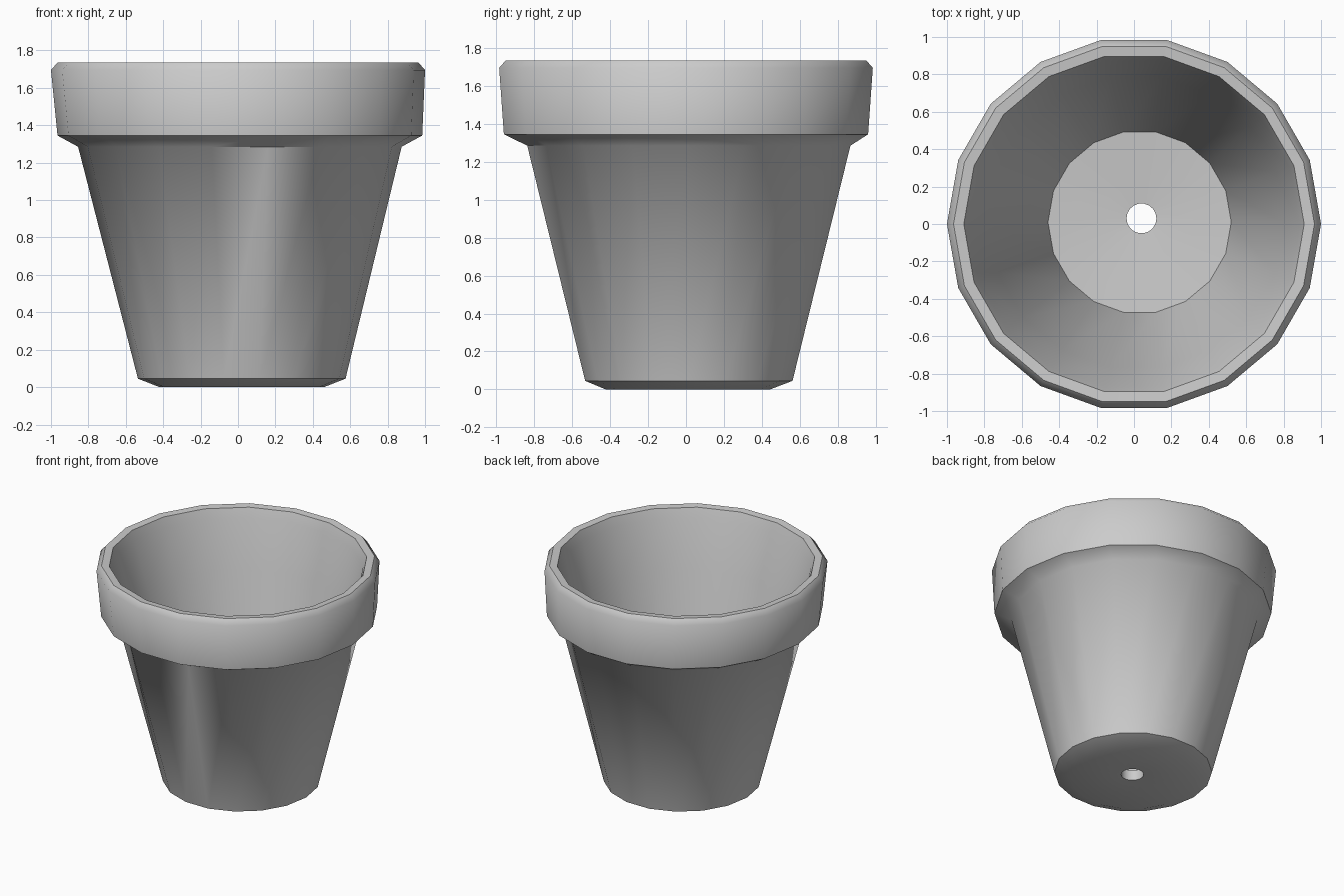
import bpy, bmesh, math

if "Cube" in bpy.data.objects:
    bpy.data.objects.remove(bpy.data.objects["Cube"])

clay = bpy.data.materials.new("grey_clay")
clay.diffuse_color = (0.6, 0.6, 0.6, 1)
clay.use_nodes = True
clay.node_tree.nodes["Principled BSDF"].inputs["Base Color"].default_value = clay.diffuse_color


def lathe(name, profile, sides, angle):
    """Revolve a closed profile of (radius, z, x shift, y shift)."""
    bm = bmesh.new()
    rings = []
    for r, z, dx, dy in profile:
        ring = []
        for i in range(sides):
            a = 2 * math.pi * i / sides
            ring.append(bm.verts.new((r * math.cos(a) + dx, r * math.sin(a) + dy, z)))
        rings.append(ring)
    for k, lower in enumerate(rings):
        upper = rings[(k + 1) % len(rings)]
        for i in range(sides):
            j = (i + 1) % sides
            bm.faces.new((lower[i], lower[j], upper[j], upper[i]))
    bmesh.ops.recalc_face_normals(bm, faces=bm.faces)
    mesh = bpy.data.meshes.new(name)
    bm.to_mesh(mesh)
    bm.free()
    mesh.materials.append(clay)
    obj = bpy.data.objects.new(name, mesh)
    bpy.context.collection.objects.link(obj)
    bpy.ops.object.select_all(action='DESELECT')
    obj.select_set(True)
    bpy.context.view_layer.objects.active = obj
    bpy.ops.object.shade_smooth_by_angle(angle=math.radians(angle))
    return obj


# Hollow pot: drain hole, tapered wall, collar rim, inner wall and floor
profile = [
    (0.08, 0.01, 0.04, 0.03),
    (0.44, 0.00, 0.02, 0.01),
    (0.555, 0.045, 0.02, 0.015),
    (0.865, 1.285, 0.01, 0.015),
    (0.975, 1.345, 0.01, 0.0),
    (1.00, 1.695, 0.0, 0.0),
    (0.965, 1.735, 0.0, 0.0),
    (0.91, 1.73, 0.0, 0.0),
    (0.885, 1.66, 0.0, 0.0),
    (0.79, 1.30, 0.01, 0.01),
    (0.49, 0.12, 0.03, 0.01),
    (0.08, 0.09, 0.04, 0.03),
]
lathe("flower_pot", profile, 18, 50)
